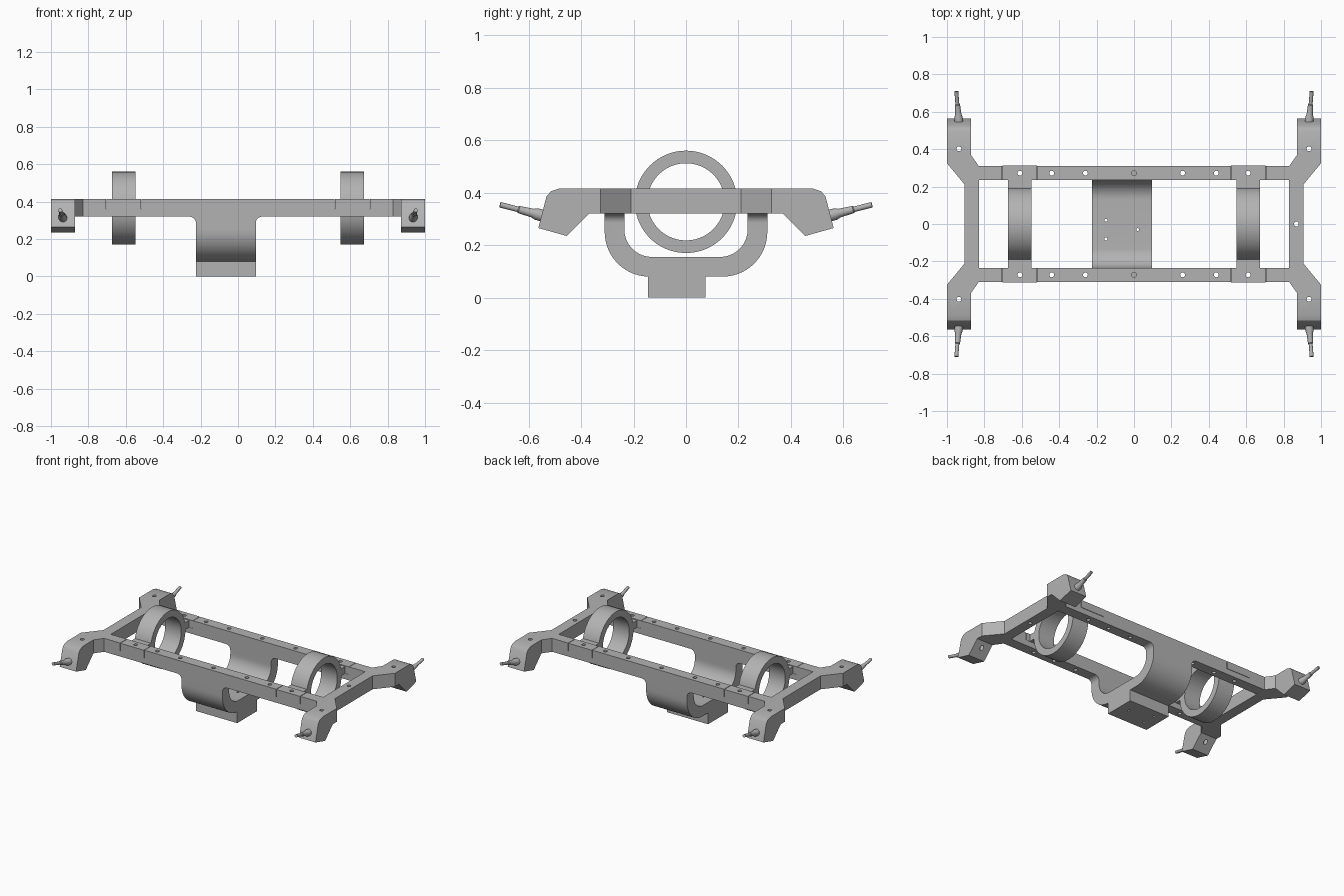
import bpy, bmesh
from math import sin, cos, pi, radians
from mathutils import Vector, Matrix

cube = bpy.data.objects.get("Cube")
if cube:
    bpy.data.objects.remove(cube)


def material(name, rgb):
    m = bpy.data.materials.new(name)
    m.use_nodes = True
    m.diffuse_color = (*rgb, 1)
    m.node_tree.nodes["Principled BSDF"].inputs["Base Color"].default_value = (*rgb, 1)
    return m


GREY = material("plain grey", (0.45, 0.45, 0.45))
TOP, BOTTOM = 0.415, 0.32        # rail heights
IN, OUT = 0.235, 0.31            # rail inner and outer y
RING_X, RING_Z = 0.61, 0.365


def finish(name, bm):
    bmesh.ops.recalc_face_normals(bm, faces=bm.faces)
    me = bpy.data.meshes.new(name)
    bm.to_mesh(me)
    bm.free()
    me.materials.append(GREY)
    ob = bpy.data.objects.new(name, me)
    bpy.context.collection.objects.link(ob)
    return ob


def prism(bm, pts, axis, lo, hi):
    """Extrude a 2D outline along an axis; returns the new vertices."""
    place = {"x": lambda p, t: (t, *p), "y": lambda p, t: (p[0], t, p[1]),
             "z": lambda p, t: (*p, t)}[axis]
    a, b = ([bm.verts.new(place(p, t)) for p in pts] for t in (lo, hi))
    bm.faces.new(a)
    bm.faces.new(b[::-1])
    for i in range(len(pts)):
        j = (i + 1) % len(pts)
        bm.faces.new((a[i], a[j], b[j], b[i]))
    return a + b


def box(bm, x, y, z):
    return prism(bm, [(x[0], y[0]), (x[1], y[0]), (x[1], y[1]), (x[0], y[1])], "z", *z)


def arc(cx, cy, r, a0, a1, n=14):
    angles = [radians(a0 + (a1 - a0) * i / n) for i in range(n + 1)]
    return [(cx + r * cos(a), cy + r * sin(a)) for a in angles]


def disc(cx, cy, r, n=64):
    return arc(cx, cy, r, 0, 360, n)[:-1]


def bevel(bm, keep, width, segments=4):
    edges = [e for e in bm.edges if keep(e) and e.calc_face_angle(0) > 0.4]
    bmesh.ops.bevel(bm, geom=edges, offset=width, segments=segments,
                    profile=0.5, affect="EDGES", clamp_overlap=True)


def mirrored(bm, axes):
    """Copy the whole mesh across each axis in turn and weld the seam."""
    for k in axes:
        flip = Matrix.Identity(4)
        flip[k][k] = -1
        new = bmesh.ops.duplicate(bm, geom=bm.verts[:] + bm.edges[:] + bm.faces[:])["geom"]
        bmesh.ops.transform(bm, matrix=flip, verts=[g for g in new if isinstance(g, bmesh.types.BMVert)])
        bmesh.ops.remove_doubles(bm, verts=bm.verts, dist=1e-5)


def combine(ob, other, operation):
    """Boolean one part into another and drop the tool."""
    mod = ob.modifiers.new("combine", "BOOLEAN")
    mod.operation, mod.object, mod.solver = operation, other, "EXACT"
    bpy.context.view_layer.update()
    graph = bpy.context.evaluated_depsgraph_get()
    me = bpy.data.meshes.new_from_object(ob.evaluated_get(graph))
    ob.modifiers.clear()
    ob.data = me
    bpy.data.objects.remove(other)


def smooth(ob):
    bpy.ops.object.select_all(action="DESELECT")
    ob.select_set(True)
    bpy.context.view_layer.objects.active = ob
    bpy.ops.object.shade_smooth_by_angle(angle=radians(30))


# Frame: a quarter outline of rail, end beam and splayed corner, mirrored
bm = bmesh.new()
prism(bm, [(0, IN), (0.83, IN), (0.83, 0), (0.905, 0), (0.905, 0.21), (1, 0.325),
           (1, 0.37), (0.872, 0.37), (0.83, OUT), (0, OUT)], "z", BOTTOM, TOP)
seam = [f for f in bm.faces if all(abs(v.co.x) < 1e-6 for v in f.verts)
        or all(abs(v.co.y) < 1e-6 for v in f.verts)]
bmesh.ops.delete(bm, geom=seam, context="FACES_ONLY")
mirrored(bm, (0, 1))
frame = finish("frame", bm)

# Feet at the four corners, drooping below the frame
bm = bmesh.new()
prism(bm, [(0.37, TOP), (0.485, TOP), (0.515, 0.405), (0.532, 0.385), (0.563, 0.265),
           (0.455, 0.235), (0.37, BOTTOM)], "x", 0.872, 1)
bevel(bm, lambda e: all(v.co.y > 0.45 and v.co.z < 0.41 for v in e.verts)
      and abs(e.verts[0].co.x - e.verts[1].co.x) < 1e-4, 0.018)
mirrored(bm, (0, 1))
combine(frame, finish("corner_feet", bm), "UNION")

# Cradle slung between the rails
X0, X1 = -0.225, 0.095
bm = bmesh.new()
right_out = [(OUT, BOTTOM)] + arc(0.14, 0.25, 0.17, 0, -90)
right_in = arc(0.13, 0.26, 0.105, -90, 0) + [(IN, BOTTOM)]
outer = right_out + [(-y, z) for y, z in right_out[::-1]]
inner = [(-y, z) for y, z in right_in[::-1]] + right_in
prism(bm, outer + inner, "x", X0, X1)
combine(frame, finish("cradle", bm), "UNION")

# Fillets where the cradle meets the rails
bm = bmesh.new()
R = 0.035
for x, s in ((X0, -1), (X1, 1)):
    curve = [(x + s * (R - dx), BOTTOM - R + dz) for dx, dz in arc(0, 0, R, 0, 90, 8)]
    for y0, y1 in ((IN, OUT), (-OUT, -IN)):
        prism(bm, curve + [(x, BOTTOM)], "y", y0, y1)
combine(frame, finish("cradle_fillets", bm), "UNION")


def hole_cutter():
    """Screw holes through rails, feet, one end beam and the cradle floor."""
    bm = bmesh.new()
    for s in (-1, 1):
        for x in (-RING_X, -0.44, -0.26, 0.26, 0.44, RING_X):
            prism(bm, disc(x, s * 0.272, 0.013, 16), "z", 0.1, 0.6)
        prism(bm, disc(0, s * 0.272, 0.013, 16), "z", 0.33, 0.6)
        for x in (-0.936, 0.936):
            prism(bm, disc(x, s * 0.402, 0.013, 16), "z", 0.1, 0.6)
    prism(bm, disc(0.868, 0, 0.013, 16), "z", 0.1, 0.6)
    for x, y in ((-0.15, 0.02), (0.02, -0.03), (-0.15, -0.08)):
        prism(bm, disc(x, y, 0.008, 12), "z", -0.1, 0.25)
    return finish("hole_cutter", bm)


# Pockets in the rails for the ring tabs
bm = bmesh.new()
for sx in (-RING_X, RING_X):
    for s in (-1, 1):
        box(bm, (sx - 0.095, sx + 0.095), sorted((s * 0.2, s * 0.35)), (0.36, 0.5))
combine(frame, finish("pocket_cutter", bm), "DIFFERENCE")
combine(frame, hole_cutter(), "DIFFERENCE")
smooth(frame)

# Block under the cradle, offset to the front
bm = bmesh.new()
box(bm, (X0, X1), (-0.145, 0.075), (0, 0.1))
bevel(bm, lambda e: all(v.co.z < 0.01 for v in e.verts)
      or abs(e.verts[0].co.z - e.verts[1].co.z) > 0.05, 0.014)
block = finish("mounting_block", bm)
combine(block, hole_cutter(), "DIFFERENCE")
smooth(block)

# Clamp rings with tabs resting in the rails
for name, x in (("right_ring", -RING_X), ("left_ring", RING_X)):
    bm = bmesh.new()
    prism(bm, disc(0, RING_Z, 0.195, 96), "x", x - 0.063, x + 0.063)
    ring = finish(name, bm)
    bm = bmesh.new()
    for s in (-1, 1):
        box(bm, (x - 0.063, x + 0.063), sorted((s * 0.17, s * 0.25)), (0.361, 0.41))
    combine(ring, finish("bridges", bm), "UNION")
    bm = bmesh.new()
    for s in (-1, 1):
        box(bm, (x - 0.092, x + 0.092), sorted((s * IN, s * 0.312)), (0.361, TOP))
    bevel(bm, lambda e: abs(e.verts[0].co.y - e.verts[1].co.y) > 0.05, 0.008)
    combine(ring, finish("tabs", bm), "UNION")
    bm = bmesh.new()
    prism(bm, disc(0, RING_Z, 0.147, 96), "x", x - 0.2, x + 0.2)
    combine(ring, finish("bore", bm), "DIFFERENCE")
    combine(ring, hole_cutter(), "DIFFERENCE")
    smooth(ring)

# Stepped pins pointing out of the four feet
start, end = Vector((0.935, 0.53, 0.308)), Vector((0.95, 0.709, 0.354))
direction = end - start
turn = direction.to_track_quat("Z", "Y").to_matrix().to_4x4()
steps = [(0, 0.024), (0.24, 0.022), (0.3, 0.017), (0.6, 0.014), (0.62, 0.0105), (1, 0.0105)]
for sx, side in ((-1, "right"), (1, "left")):
    for sy, end_name in ((-1, "front"), (1, "back")):
        bm = bmesh.new()
        rings = [[bm.verts.new((*p, t * direction.length)) for p in disc(0, 0, r, 20)]
                 for t, r in steps]
        for a, b in zip(rings, rings[1:]):
            for i in range(len(a)):
                j = (i + 1) % len(a)
                bm.faces.new((a[i], a[j], b[j], b[i]))
        bm.faces.new(rings[0])
        bm.faces.new(rings[-1])
        flip = Matrix.Diagonal((sx, sy, 1, 1))
        bmesh.ops.transform(bm, matrix=flip @ Matrix.Translation(start) @ turn, verts=bm.verts)
        smooth(finish(f"{end_name}_{side}_pin", bm))
